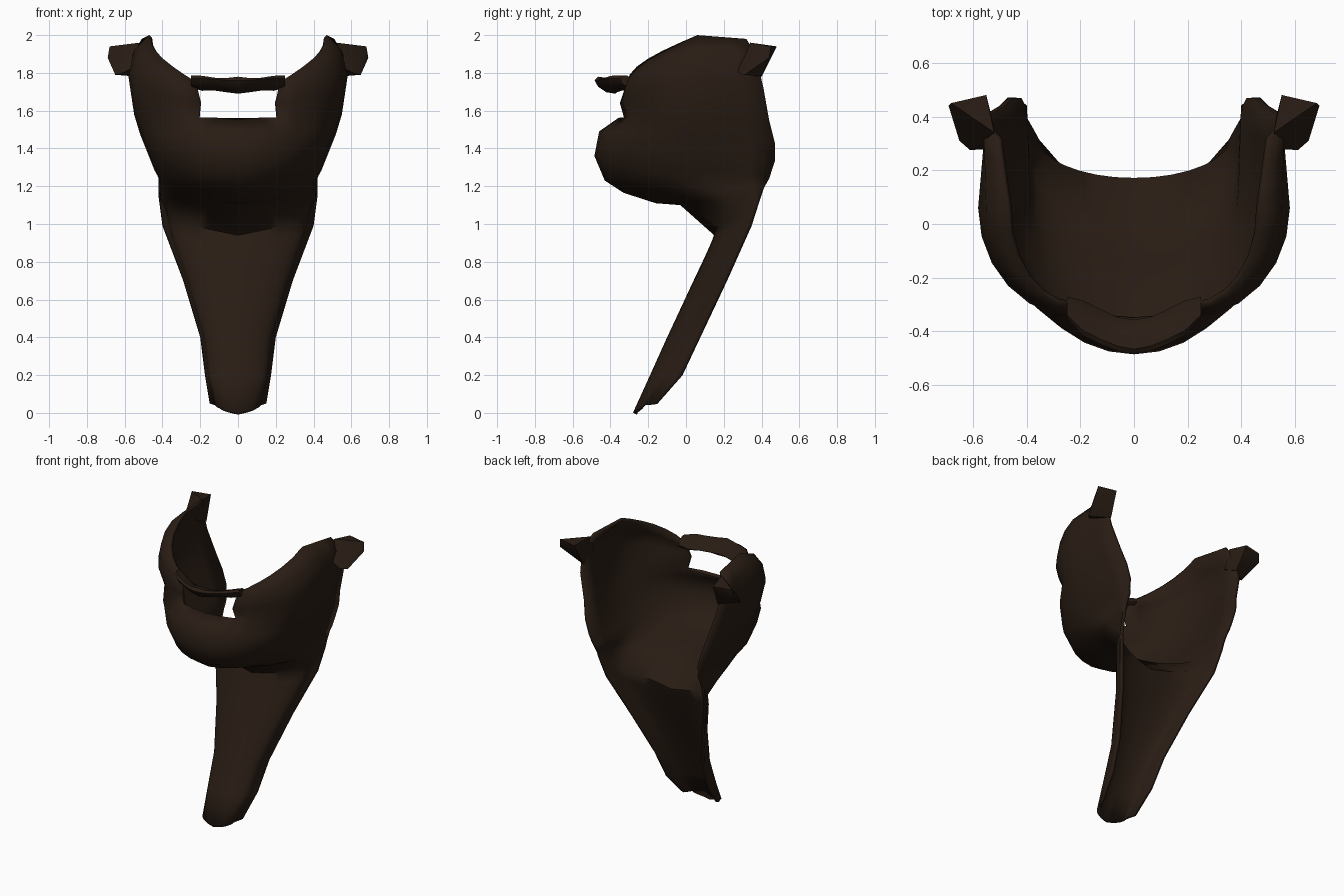
import bpy, bmesh
from math import sin, cos, pi

if "Cube" in bpy.data.objects:
    bpy.data.objects.remove(bpy.data.objects["Cube"])

mat = bpy.data.materials.new("dark_hair")
mat.diffuse_color = (0.022, 0.012, 0.007, 1)
mat.use_nodes = True
mat.node_tree.nodes["Principled BSDF"].inputs["Base Color"].default_value = mat.diffuse_color

FRONT, BACK, SKIP = 8, 3, 2   # columns before / after the side point, columns lost to the mouth gap


def finish(bm, name, thickness=0, angle=0.7):
    me = bpy.data.meshes.new(name)
    bm.to_mesh(me)
    bm.free()
    ob = bpy.data.objects.new(name, me)
    bpy.context.collection.objects.link(ob)
    me.materials.append(mat)
    m = ob.modifiers.new("mirror", 'MIRROR')
    m.use_clip = True
    if thickness:
        s = ob.modifiers.new("thickness", 'SOLIDIFY')
        s.thickness = thickness
        s.offset = -1
    bpy.ops.object.select_all(action='DESELECT')
    bpy.context.view_layer.objects.active = ob
    ob.select_set(True)
    bpy.ops.object.shade_smooth_by_angle(angle=angle)
    return ob


def row_points(s, m, e, skip):
    """Elliptic sweep from the front point to the side point, then straight to the back edge."""
    pts = []
    n = FRONT - skip
    for j in range(n + 1):
        t = j / n
        fx, fy = sin(t * pi / 2), 1 - cos(t * pi / 2)
        pts.append((s[0] + (m[0] - s[0]) * fx, s[1] + (m[1] - s[1]) * fy,
                    s[2] + (m[2] - s[2]) * t))
    for j in range(1, BACK + 1):
        t = j / BACK
        pts.append(tuple(a + (b - a) * t for a, b in zip(m, e)))
    return [None] * skip + pts


# Each row: front, side and back edge point of the right half
cheek = [
    ((.22, -.31, 1.75), (.47, .06, 2.0), (.51, .32, 1.98)),
    ((.21, -.33, 1.70), (.55, .04, 1.92), (.56, .37, 1.89)),
    ((.20, -.35, 1.64), (.58, .06, 1.78), (.55, .41, 1.72)),
]
chin = [
    ((0, -.36, 1.56), (.55, .05, 1.58), (.50, .44, 1.55)),
    ((0, -.46, 1.49), (.52, .06, 1.48), (.47, .47, 1.43)),
    ((0, -.485, 1.36), (.48, .08, 1.38), (.44, .47, 1.33)),
    ((0, -.43, 1.23), (.44, .10, 1.28), (.43, .45, 1.27)),
    ((0, -.33, 1.165), (.41, .15, 1.23), (.42, .44, 1.24)),
    ((0, -.16, 1.11), (.41, .22, 1.18), (.42, .425, 1.215)),
    ((0, -.03, 1.10), (.41, .27, 1.14), (.42, .41, 1.19)),
]
tail = [
    ((0, .15, .94), (.38, .32, 1.06), (.42, .39, 1.14)),
    ((0, .13, .89), (.36, .275, .97), (.40, .335, .99)),
    ((0, .04, .70), (.27, .16, .70), (.29, .21, .70)),
    ((0, -.10, .40), (.18, .01, .40), (.20, .07, .40)),
    ((0, -.19, .20), (.16, -.09, .20), (.175, -.025, .20)),
    ((0, -.28, 0.0), (.12, -.22, .04), (.15, -.16, .05)),
]

# Beard sheet: cheeks, chin, neck fold and long tail
bm = bmesh.new()
grid = [[bm.verts.new(p) if p else None for p in row_points(*r, skip)]
        for rows, skip in ((cheek, SKIP), (chin + tail, 0)) for r in rows]
for a, b in zip(grid, grid[1:]):
    for j in range(len(a) - 1):
        quad = (a[j], b[j], b[j + 1], a[j + 1])
        if None not in quad:
            bm.faces.new(quad)
finish(bm, "beard", thickness=.022, angle=1.2)

# Sideburn tabs at the ears
bm = bmesh.new()
for p in [(.55, .48, 1.94), (.68, .45, 1.94), (.69, .44, 1.88), (.65, .31, 1.79),
          (.61, .275, 1.80), (.53, .40, 1.78), (.52, .34, 1.96), (.53, .28, 1.84)]:
    bm.verts.new(p)
bmesh.ops.convex_hull(bm, input=bm.verts[:])
finish(bm, "sideburn_tab")

# Moustache: flat tube over the mouth gap, front lip tilted up; (x, y, z, half depth, half height)
path = [(.25, -.31, 1.755, .04, .03), (.19, -.35, 1.745, .065, .03),
        (.12, -.385, 1.74, .065, .022), (.06, -.41, 1.735, .063, .028), (0, -.42, 1.735, .064, .038)]
bm = bmesh.new()
rings = []
for x, y, z, d, h in path:
    ring = []
    for k in range(8):
        dy = d * cos(k * pi / 4)
        ring.append(bm.verts.new((x, y + dy, z + h * sin(k * pi / 4) - .4 * dy)))
    rings.append(ring)
for a, b in zip(rings, rings[1:]):
    for k in range(8):
        bm.faces.new((a[k], a[k - 1], b[k - 1], b[k]))
bm.faces.new(rings[0])
bmesh.ops.recalc_face_normals(bm, faces=bm.faces[:])
finish(bm, "moustache")
